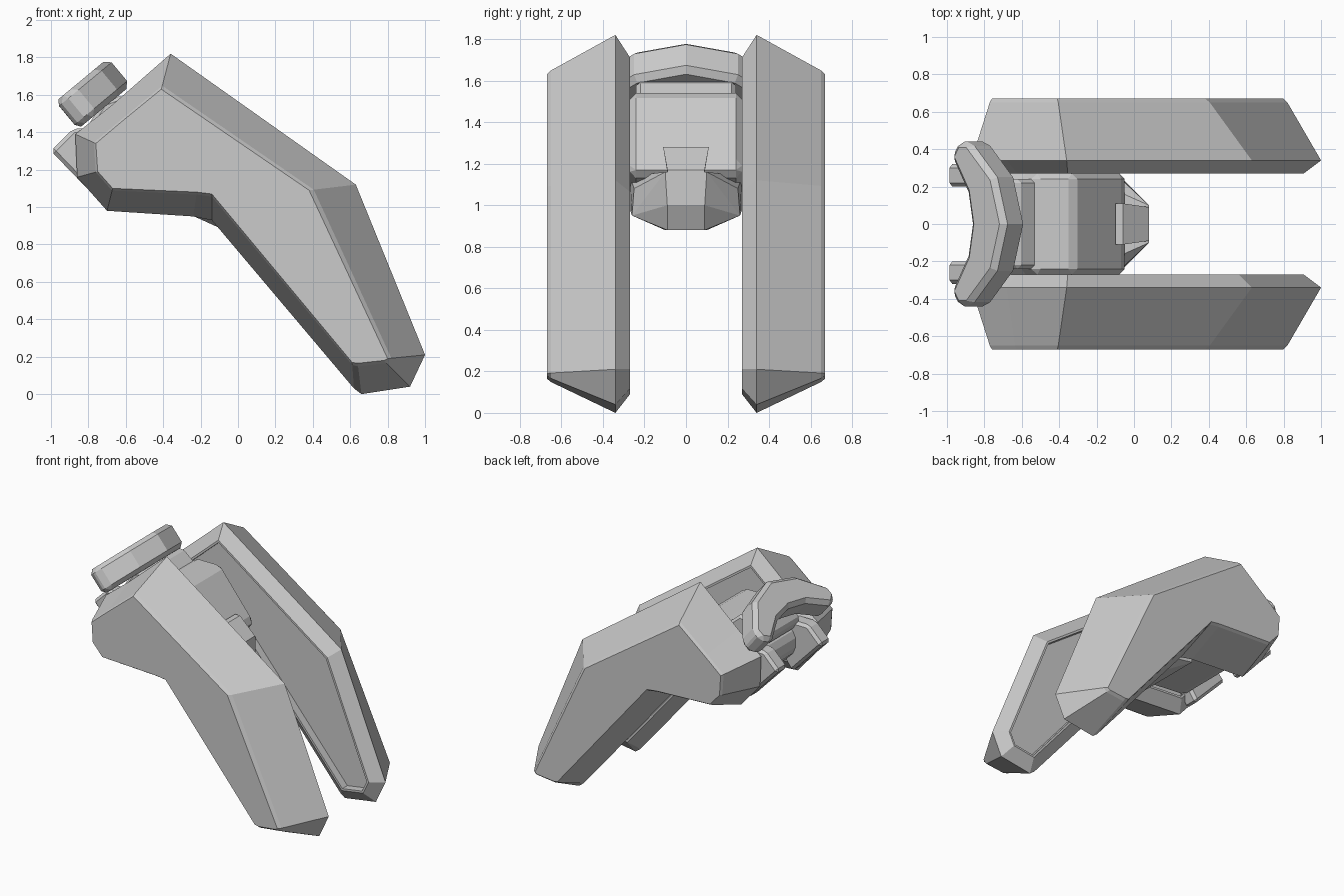
import bpy, bmesh
from mathutils import Vector

cube = bpy.data.objects.get("Cube")
if cube:
    bpy.data.objects.remove(cube)

grey = bpy.data.materials.new("plain grey")
grey.use_nodes = True
COLOR = (0.6, 0.6, 0.6, 1)
grey.diffuse_color = COLOR
grey.node_tree.nodes["Principled BSDF"].inputs["Base Color"].default_value = COLOR


def finish(name, bm, bevel=0):
    bmesh.ops.recalc_face_normals(bm, faces=bm.faces)
    mesh = bpy.data.meshes.new(name)
    bm.to_mesh(mesh)
    bm.free()
    mesh.materials.append(grey)
    obj = bpy.data.objects.new(name, mesh)
    bpy.context.collection.objects.link(obj)
    if bevel:
        mod = obj.modifiers.new("edge bevel", 'BEVEL')
        mod.width = bevel
        mod.segments = 1
        mod.angle_limit = 0.6
    return obj


def loft(name, rings, bevel=0):
    """Skin a list of equal-length point rings and cap both ends."""
    bm = bmesh.new()
    loops = [[bm.verts.new(p) for p in ring] for ring in rings]
    for a, b in zip(loops, loops[1:]):
        for i in range(len(a)):
            j = (i + 1) % len(a)
            bm.faces.new((a[i], a[j], b[j], b[i]))
    bm.faces.new(loops[0])
    bm.faces.new(loops[-1])
    return finish(name, bm, bevel)


def at_y(profile, y):
    return [(x, y, z) for x, z in profile]


def inset(profile, d):
    """Offset a clockwise outline inward with mitred corners."""
    pts = [Vector(p) for p in profile]
    out = []
    for i, p in enumerate(pts):
        a = (p - pts[i - 1]).normalized()
        b = (pts[(i + 1) % len(pts)] - p).normalized()
        na, nb = Vector((a.y, -a.x)), Vector((b.y, -b.x))
        m = (na + nb).normalized()
        out.append(p + m * d / max(m.dot(na), 0.5))
    return out


def hull(name, half_points, bevel=0):
    """Convex solid from points mirrored across y."""
    bm = bmesh.new()
    for x, y, z in half_points:
        bm.verts.new((x, y, z))
        bm.verts.new((x, -y, z))
    res = bmesh.ops.convex_hull(bm, input=bm.verts)
    bmesh.ops.delete(bm, geom=[v for v in res["geom_interior"]
                               if isinstance(v, bmesh.types.BMVert)], context='VERTS')
    bmesh.ops.dissolve_limit(bm, angle_limit=0.02, verts=bm.verts, edges=bm.edges)
    return finish(name, bm, bevel)


# Side shells: widest outline, and the smaller outer face
wide = [(-.36, 1.82), (.63, 1.12), (1, .21), (.92, .04), (.66, 0), (.62, .03),
        (-.14, .93), (-.24, .95), (-.7, .98), (-.86, 1.16), (-.87, 1.39), (-.68, 1.54)]
outer = [(-.41, 1.63), (.38, 1.09), (.80, .19), (.78, .18), (.64, .165), (.61, .17),
         (-.14, 1.07), (-.22, 1.08), (-.67, 1.10), (-.75, 1.19), (-.76, 1.34), (-.63, 1.45)]
shoulder = [Vector(a).lerp(Vector(b), 0.9) for a, b in zip(wide, outer)]
rim = inset(wide, 0.085)
lip = inset(wide, 0.1)
for side, label in ((1, "back"), (-1, "front")):
    loft(label + "_shell", [at_y(outer, .67 * side), at_y(shoulder, .65 * side),
                            at_y(wide, .34 * side), at_y(rim, .27 * side),
                            at_y(lip, .27 * side), at_y(lip, .33 * side)])

# Central body with its sloped front panel
body = [(-.53, 1.54), (-.32, 1.54), (-.05, 1.2), (-.05, 1.14), (-.3, 1.05),
        (-.66, 1.08), (-.78, 1.2), (-.78, 1.33), (-.6, 1.46)]
loft("central_body", [at_y(body, -.27), at_y(body, .27)], 0.03)

# Lower keel tapering to the nose
hull("keel", [(-.3, .27, 1.14), (-.3, .27, .98), (-.08, .25, 1.08), (-.08, .26, .95),
              (-.08, .1, .88), (.02, .09, .88), (.08, .09, 1.0), (.08, .1, 1.16)])
hull("nose_block", [(-.1, .11, 1.28), (-.06, .11, 1.28), (.08, .09, 1.17),
                    (-.1, .08, 1.1), (.08, .08, 1.1)])

# C-shaped collar, drawn in its own tilted plane and extruded downward
along = Vector((.77, 0, .64))
down = Vector((.64, 0, -.77))
half = [(.37, 0), (.30, .25), (.12, .44), (.04, .44), (-.01, .36), (.10, .17), (.13, 0)]
outline = half + [(s, -y) for s, y in reversed(half[1:-1])]
corner = Vector((-.98, 0, 1.56))
loft("collar", [[corner + along * s + down * t + Vector((0, y, 0)) for s, y in outline]
                for t in (0, .19)], 0.03)

# Neck between collar and body
neck = [(-.72, 1.56), (-.62, 1.6), (-.5, 1.5), (-.5, 1.4), (-.75, 1.35), (-.8, 1.44)]
loft("neck", [at_y(neck, -.24), at_y(neck, .24)], 0.02)

# Rear prongs and the link behind them
prong = [(-1, 1.3), (-.88, 1.42), (-.7, 1.42), (-.62, 1.2), (-.74, 1.03)]
for side, label in ((1, "back"), (-1, "front")):
    loft(label + "_prong", [at_y(prong, .2 * side), at_y(prong, .32 * side)], 0.02)
